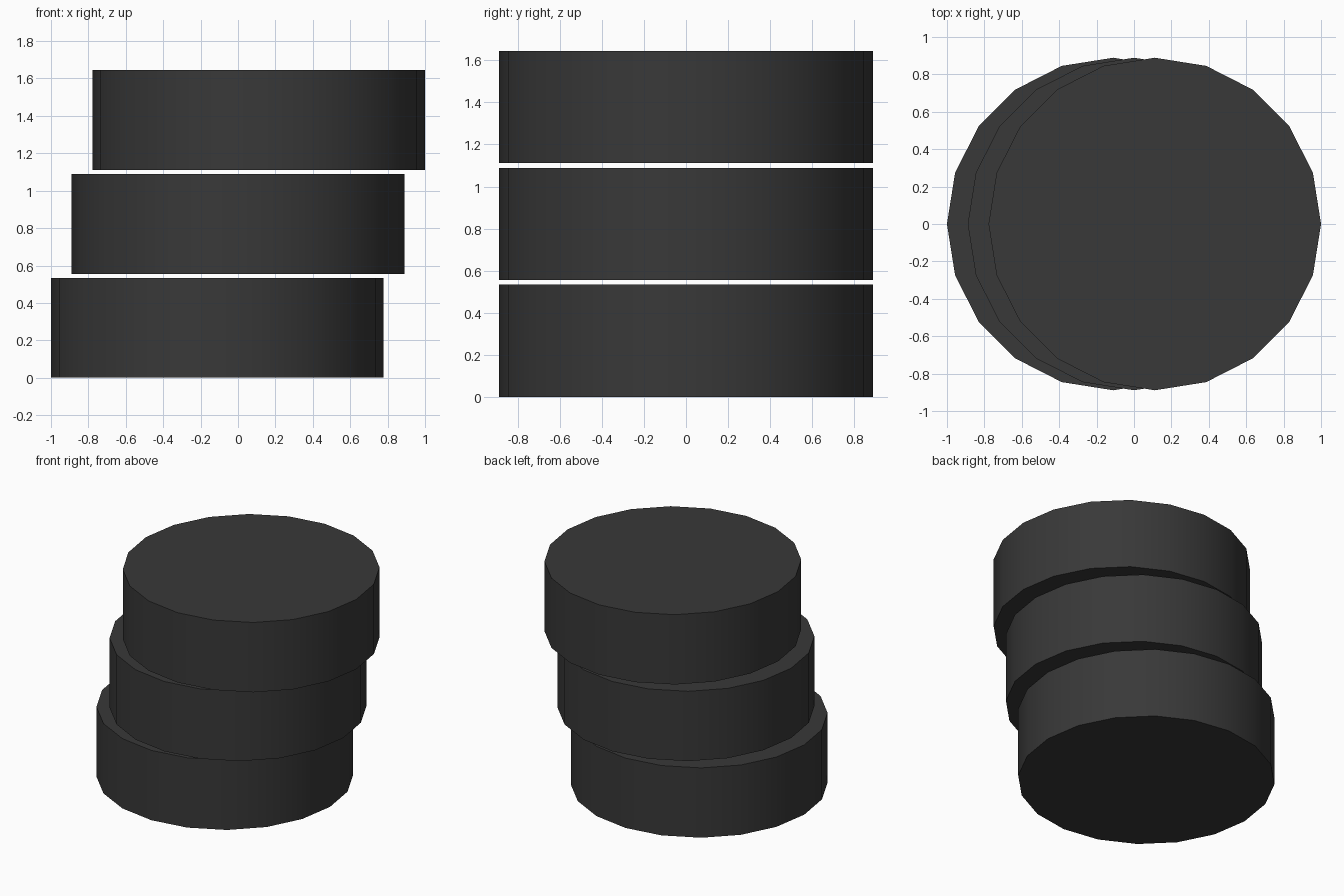
import bpy
import math

if "Cube" in bpy.data.objects:
    bpy.data.objects.remove(bpy.data.objects["Cube"])

SCALE = 0.8889            # disc radius
HEIGHT = 0.6 * SCALE      # disc thickness
PITCH = 0.625 * SCALE     # vertical step between discs
SHIFT = 0.125 * SCALE     # sideways step between discs

charcoal = bpy.data.materials.new("charcoal")
charcoal.diffuse_color = (0.04, 0.04, 0.04, 1.0)
charcoal.use_nodes = True
charcoal.node_tree.nodes["Principled BSDF"].inputs["Base Color"].default_value = charcoal.diffuse_color


def disc(name, index):
    """One 20-sided disc of the leaning stack."""
    bpy.ops.mesh.primitive_cylinder_add(
        vertices=20, radius=SCALE, depth=HEIGHT,
        location=((index - 1) * SHIFT, 0, index * PITCH + HEIGHT / 2),
        rotation=(0, 0, math.radians(90)))  # a corner points along x
    obj = bpy.context.object
    obj.name = name
    obj.data.materials.append(charcoal)
    bpy.ops.object.shade_smooth_by_angle(angle=math.radians(30))


# Three stacked discs, each stepped to the right
for i, part in enumerate(("bottom_disc", "middle_disc", "top_disc")):
    disc(part, i)
